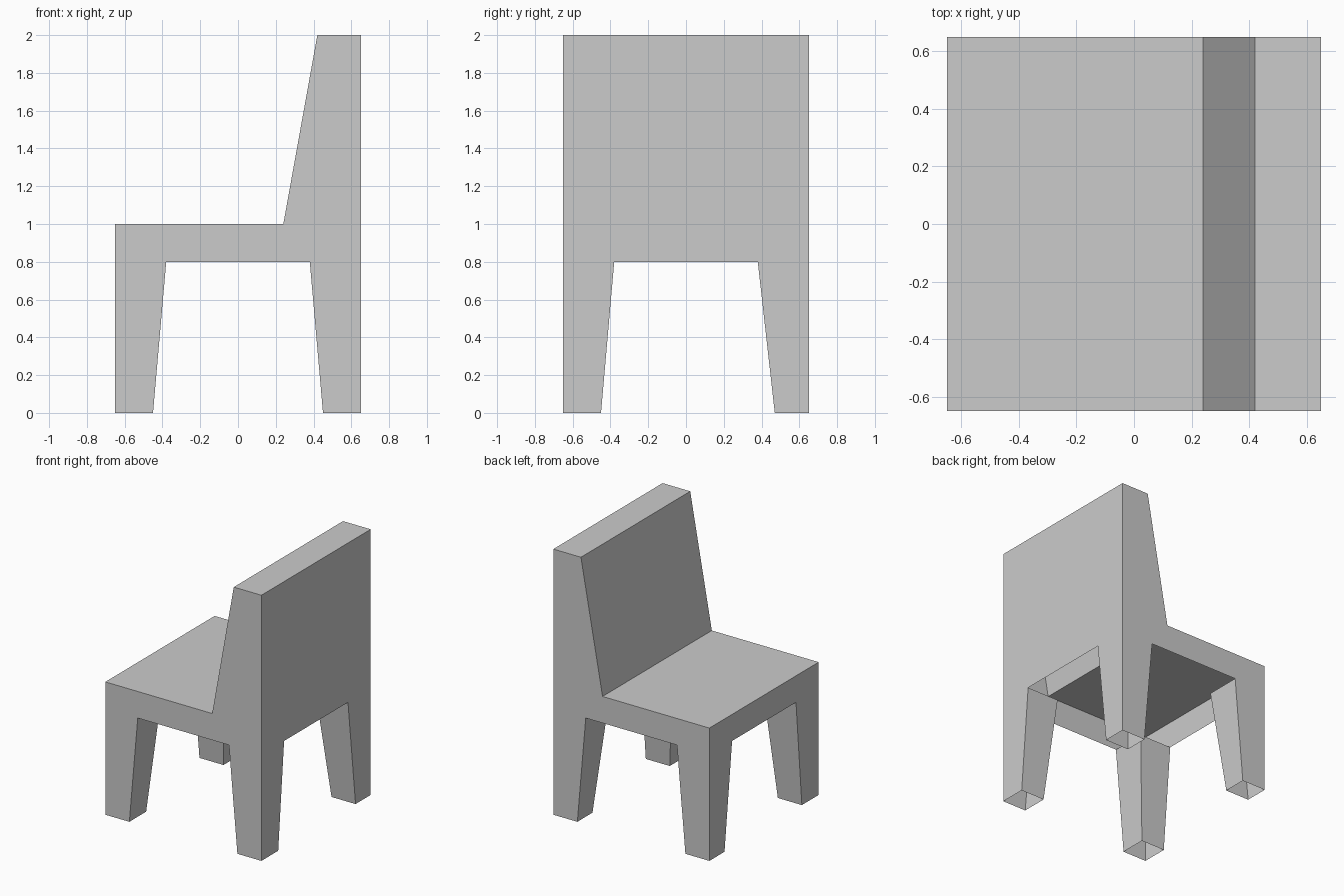
import bpy, bmesh

if "Cube" in bpy.data.objects:
    bpy.data.objects.remove(bpy.data.objects["Cube"])

H = 0.65       # half width of the chair
TOP = 0.38     # inner leg edge where it meets the apron
APRON = 0.8    # apron height


def foot(axis, sign):
    # inner edge of a foot; the +y feet are slightly slimmer
    return sign * (0.47 if axis == "y" and sign > 0 else 0.45)


def make_object(name, faces):
    bm = bmesh.new()
    for pts in faces:
        bm.faces.new([bm.verts.new(p) for p in pts])
    bmesh.ops.remove_doubles(bm, verts=bm.verts, dist=1e-4)
    bmesh.ops.recalc_face_normals(bm, faces=bm.faces)
    mesh = bpy.data.meshes.new(name)
    bm.to_mesh(mesh)
    bm.free()
    obj = bpy.data.objects.new(name, mesh)
    bpy.context.collection.objects.link(obj)
    return obj


def arch(axis):
    # underside outline of one side: foot, opening, foot
    return [(-H, 0), (foot(axis, -1), 0), (-TOP, APRON),
            (TOP, APRON), (foot(axis, 1), 0), (H, 0)]


# Seat, backrest and outer walls: one shell, open underneath
upper = [(H, 2), (0.42, 2), (0.24, 1), (-H, 1)]
faces = [[(x, y, z) for x, z in arch("x") + upper] for y in (-H, H)]
for x, z_top in ((-H, 1), (H, 2)):
    faces.append([(x, y, z) for y, z in arch("y") + [(H, z_top), (-H, z_top)]])
for (xa, za), (xb, zb) in zip(upper, upper[1:]):
    faces.append([(xa, -H, za), (xa, H, za), (xb, H, zb), (xb, -H, zb)])
make_object("seat_and_backrest", faces)

# Sloping inner walls of the four hollow legs
for sx, x_name in ((-1, "front"), (1, "rear")):
    for sy, y_name in ((-1, "left"), (1, "right")):
        fx, fy = foot("x", sx), foot("y", sy)
        tx, ty = sx * TOP, sy * TOP
        make_object(f"{x_name}_{y_name}_leg_inside", [
            [(fx, sy * H, 0), (fx, fy, 0), (tx, ty, APRON), (tx, sy * H, APRON)],
            [(sx * H, fy, 0), (fx, fy, 0), (tx, ty, APRON), (sx * H, ty, APRON)],
        ])
        obj = bpy.context.collection.objects[f"{x_name}_{y_name}_leg_inside"]
        # make the inner walls face the space under the seat
        if obj.data.polygons[0].normal.x * sx > 0:
            obj.data.flip_normals()
